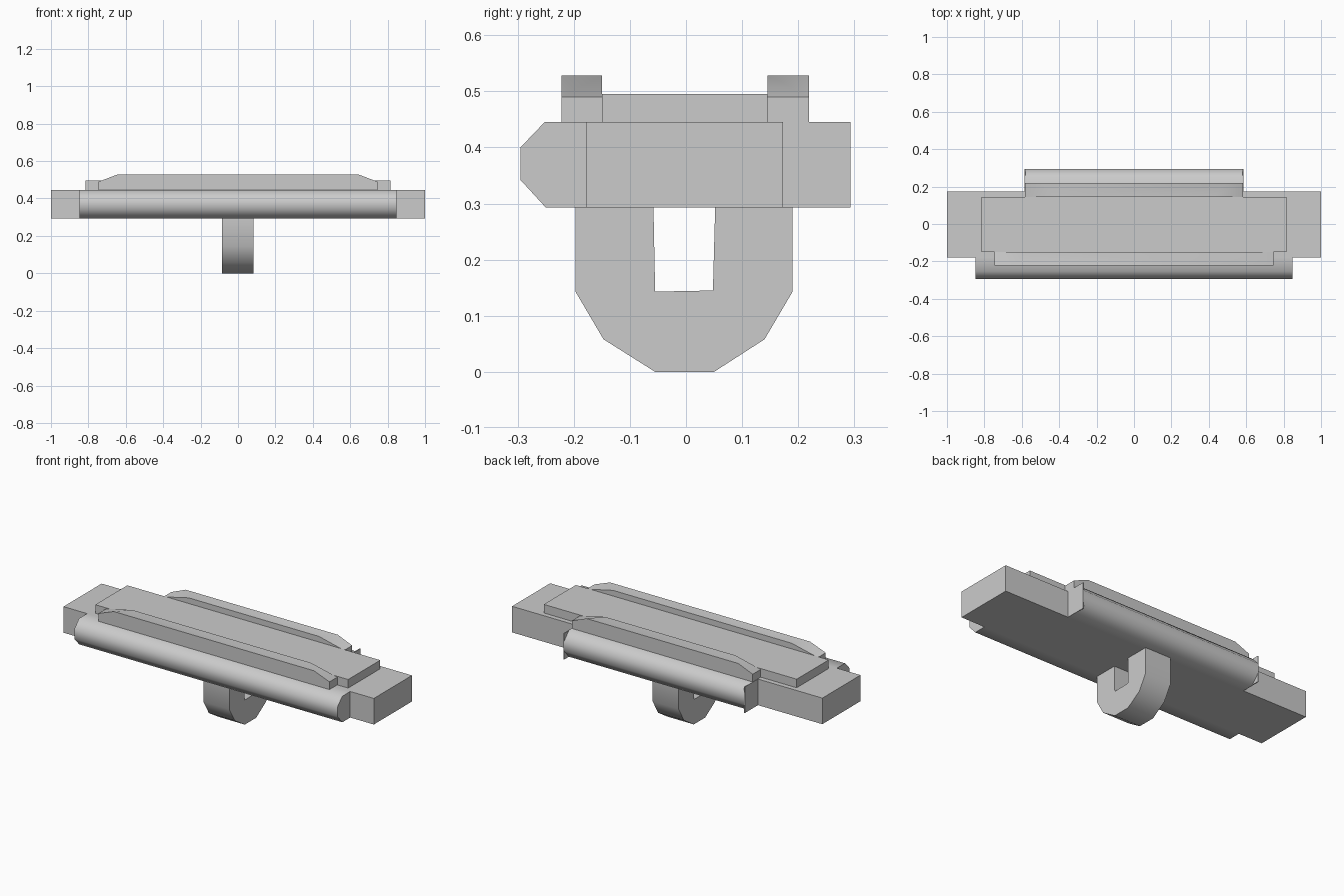
import bpy, bmesh, math

if "Cube" in bpy.data.objects:
    bpy.data.objects.remove(bpy.data.objects["Cube"])


def finish(name, bm):
    bmesh.ops.recalc_face_normals(bm, faces=bm.faces)
    mesh = bpy.data.meshes.new(name)
    bm.to_mesh(mesh)
    bm.free()
    ob = bpy.data.objects.new(name, mesh)
    bpy.context.collection.objects.link(ob)
    bpy.ops.object.select_all(action='DESELECT')
    ob.select_set(True)
    bpy.context.view_layer.objects.active = ob
    bpy.ops.object.shade_smooth_by_angle(angle=math.radians(50))
    return ob


def loft(name, a, b):
    """Solid between two matching outlines of 3D points."""
    bm = bmesh.new()
    va = [bm.verts.new(p) for p in a]
    vb = [bm.verts.new(p) for p in b]
    bm.faces.new(va)
    bm.faces.new(vb[::-1])
    n = len(a)
    for i in range(n):
        j = (i + 1) % n
        bm.faces.new((va[i], vb[i], vb[j], va[j]))
    return finish(name, bm)


def prism_x(name, profile, x0, x1):
    """Extrude a (y, z) profile along x."""
    return loft(name, [(x0, y, z) for y, z in profile],
                [(x1, y, z) for y, z in profile])


def rect(y0, y1, z0, z1):
    return [(y0, z0), (y1, z0), (y1, z1), (y0, z1)]


def rail(name, half, y_out, y_in, top_out, top_in):
    """Raised rail with sloping ends."""
    def outline(y, top):
        return [(-half, y, 0.445), (half, y, 0.445), (half, y, 0.49),
                (top, y, 0.528), (-top, y, 0.528), (-half, y, 0.49)]
    return loft(name, outline(y_out, top_out), outline(y_in, top_in))


Z0, Z1 = 0.293, 0.445

# Main bar and the flat plate on top of it
prism_x("main_bar", rect(-0.178, 0.173, Z0, Z1), -1, 1)
prism_x("top_plate", rect(-0.15, 0.145, Z1, 0.495), -0.815, 0.815)

# Rounded front and back edges
front_profile = [(-0.178, Z1), (-0.252, Z1), (-0.295, 0.4),
                 (-0.295, 0.342), (-0.25, Z0), (-0.178, Z0)]
back_profile = [(0.173, Z1), (0.25, Z1), (0.293, 0.4),
                (0.293, 0.342), (0.25, Z0), (0.173, Z0)]
prism_x("front_roll", front_profile, -0.848, 0.848)
prism_x("back_roll", back_profile, -0.58, 0.58)

# Thin square end caps of the back edge
for side, s in (("right", 1), ("left", -1)):
    prism_x("back_end_cap_" + side, rect(0.173, 0.293, Z0, Z1), s * 0.58, s * 0.585)

# Rails along both long sides
rail("front_rail", 0.745, -0.222, -0.15, 0.645, 0.575)
rail("back_rail", 0.583, 0.219, 0.145, 0.49, 0.42)

# U-shaped loop hanging below
loop_profile = [(-0.197, Z0), (-0.197, 0.143), (-0.147, 0.058), (-0.055, 0),
                (0.05, 0), (0.14, 0.058), (0.19, 0.143), (0.19, Z0),
                (0.052, Z0), (0.048, 0.145), (-0.055, 0.143), (-0.058, Z0)]
prism_x("hanging_loop", loop_profile, -0.085, 0.082)
